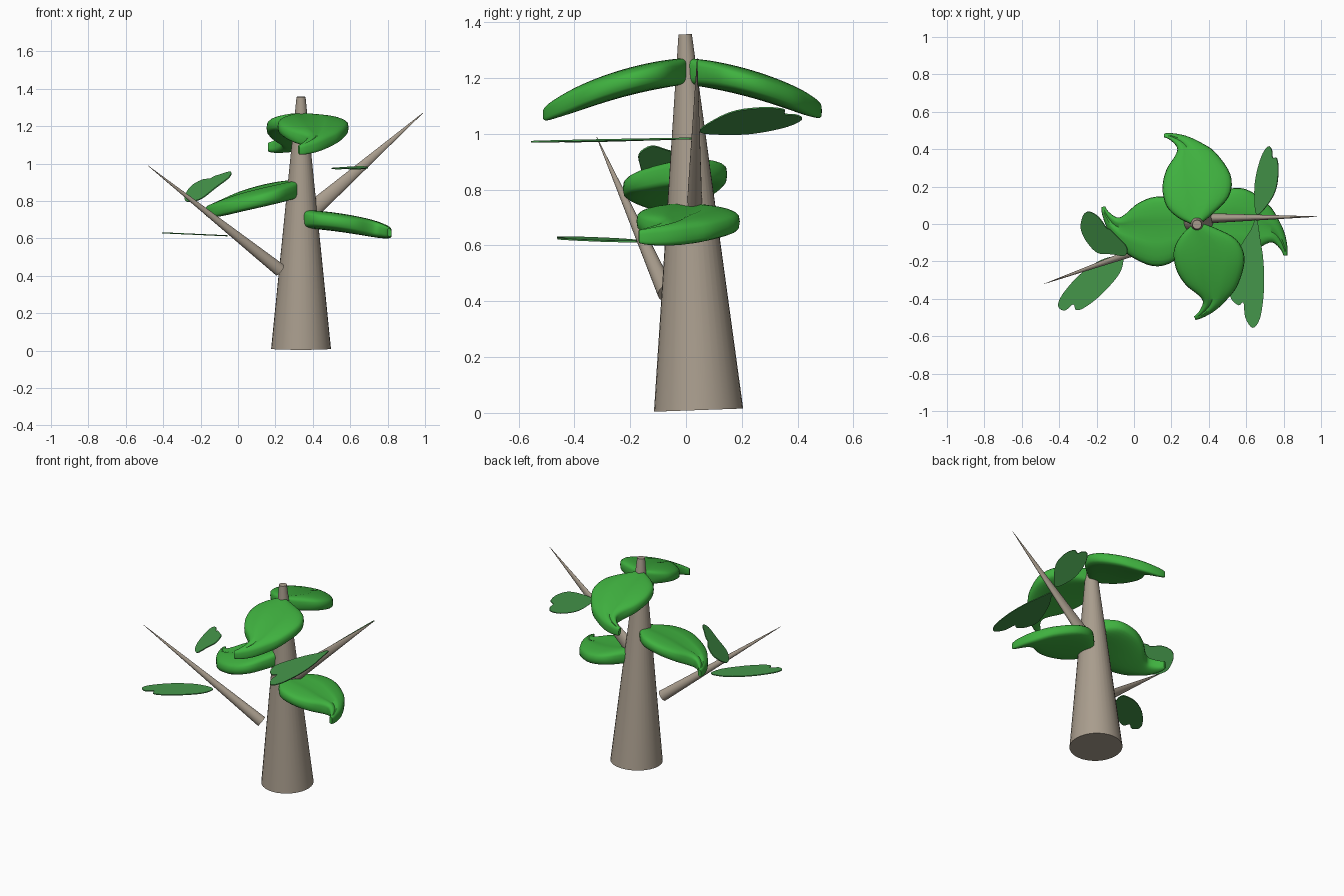
import bpy, bmesh, math
from mathutils import Vector, Matrix

if "Cube" in bpy.data.objects:
    bpy.data.objects.remove(bpy.data.objects["Cube"])


def material(name, rgb):
    m = bpy.data.materials.new(name)
    m.diffuse_color = (*rgb, 1)
    m.use_nodes = True
    m.node_tree.nodes["Principled BSDF"].inputs["Base Color"].default_value = m.diffuse_color
    return m


BARK = material("bark", (0.40, 0.34, 0.27))
LEAF = material("leaf_green", (0.05, 0.44, 0.05))
DARK = material("twig_leaf_green", (0.06, 0.31, 0.07))


def finish(bm, name, mat, angle=40):
    bmesh.ops.recalc_face_normals(bm, faces=bm.faces)
    me = bpy.data.meshes.new(name)
    bm.to_mesh(me)
    bm.free()
    me.materials.append(mat)
    ob = bpy.data.objects.new(name, me)
    bpy.context.collection.objects.link(ob)
    bpy.ops.object.select_all(action='DESELECT')
    ob.select_set(True)
    bpy.context.view_layer.objects.active = ob
    bpy.ops.object.shade_smooth_by_angle(angle=math.radians(angle))
    return ob


def limb(name, start, end, r0, r1, flat=1.0):
    """Tapered round limb; flat squeezes its horizontal width."""
    a, b = Vector(start), Vector(end)
    d = b - a
    mat = (Matrix.Translation((a + b) / 2) @ d.to_track_quat('Z', 'Y').to_matrix().to_4x4()
           @ Matrix.Diagonal((flat, 1, 1, 1)))
    bm = bmesh.new()
    bmesh.ops.create_cone(bm, cap_ends=True, segments=32, radius1=r0, radius2=r1,
                          depth=d.length, matrix=mat)
    finish(bm, name, BARK)


def spline(pts, per, closed=False):
    """Smooth curve through 2D points."""
    n = len(pts)
    p = [Vector(q) for q in pts]
    get = (lambda i: p[i % n]) if closed else (lambda i: p[max(0, min(n - 1, i))])
    out = []
    for i in range(n if closed else n - 1):
        a, b, c, d = (get(i + k) for k in (-1, 0, 1, 2))
        for s in range(per):
            t = s / per
            out.append(0.5 * (2 * b + (c - a) * t + (2 * a - 5 * b + 4 * c - d) * t * t
                              + (3 * b - a - 3 * c + d) * t ** 3))
    if not closed:
        out.append(p[-1].copy())
    return out


# Outline of the thick curled leaf: inner side and bulging outer side
INNER = [(0, .02), (.05, .09), (.12, .14), (.22, .145), (.31, .11),
         (.38, .05), (.42, .035), (.465, .065), (.485, .095)]
OUTER = [(0, -.03), (.04, -.10), (.12, -.20), (.23, -.225), (.36, -.165),
         (.43, -.09), (.475, -.02), (.5, .05), (.505, .09)]


def thick_leaf(name, base, heading, twist=0, side=1, drop=.1, bend=.4, roll=0):
    """Cushion-like leaf, heading in degrees; side mirrors the curl."""
    ins, outs = spline(INNER, 4), spline(OUTER, 4)
    bm = bmesh.new()
    rings, n = [], 28
    rot = Matrix.Rotation(math.radians(heading), 3, 'Z')
    tw = Matrix.Rotation(math.radians(twist), 2)
    for k, (a, b) in enumerate(zip(ins, outs)):
        t = k / (len(ins) - 1)
        half = .046 + .008 * math.sin(math.pi * t) - .024 * t * t
        ring = []
        for j in range(n):
            th = 2 * math.pi * j / n
            c, s = math.cos(th), math.sin(th)
            w = math.copysign(abs(c) ** .8, c)
            h = math.copysign(abs(s) ** .55, s) * half
            # groove along the midrib
            if s > 0:
                h -= .014 * math.exp(-(w / .16) ** 2) * math.sin(math.pi * t)
            q = tw @ ((a + b) / 2 + (b - a) / 2 * w)
            z = h - drop * q.x - bend * q.x ** 2 + roll * q.y
            ring.append(bm.verts.new(Vector(base) + rot @ Vector((q.x, q.y * side, z))))
        rings.append(ring)
    for r, s in zip(rings, rings[1:]):
        for j in range(n):
            bm.faces.new((r[j], r[(j + 1) % n], s[(j + 1) % n], s[j]))
    bm.faces.new(rings[0])
    bm.faces.new(rings[-1])
    finish(bm, name, LEAF, 50)


def flat_leaf(name, outline, origin, slope_x, slope_y):
    """Thin notched leaf lying in a sloped plane."""
    ox, oy, oz = origin
    bm = bmesh.new()
    vs = [bm.verts.new((p.x, p.y, oz + slope_x * (p.x - ox) + slope_y * (p.y - oy)))
          for p in spline(outline, 4, True)]
    face = bm.faces.new(vs)
    face.normal_update()
    off = face.normal * .006
    ext = bmesh.ops.extrude_face_region(bm, geom=[face], use_keep_orig=True)
    bmesh.ops.translate(bm, vec=off,
                        verts=[g for g in ext['geom'] if isinstance(g, bmesh.types.BMVert)])
    finish(bm, name, DARK, 30)


# Trunk and two tapering branches
limb("trunk", (.337, .045, .01), (.337, -.003, 1.357), .16, .024)
limb("left_branch", (.225, -.07, .43), (-.48, -.32, .988), .035, .001, .9)
limb("right_branch", (.36, .03, .72), (.99, .04, 1.272), .048, .001, .6)

# Four thick leaves around the trunk
thick_leaf("upper_back_leaf", (.33, .0, 1.225), 90, 9, 1)
thick_leaf("upper_front_leaf", (.33, .0, 1.225), -90, -10, -1)
thick_leaf("left_leaf", (.33, .0, .865), 180, 0, -1, .1, .32, .12)
thick_leaf("right_leaf", (.335, .0, .705), 0, 9, -1, .05, .22)

# Thin notched leaves on the branches
flat_leaf("right_twig_front_leaf",
          [(.655, .03), (.675, -.08), (.692, -.2), (.695, -.35), (.675, -.5), (.635, -.555),
           (.595, -.5), (.585, -.42), (.56, -.435), (.52, -.4), (.5, -.32), (.525, -.23),
           (.575, -.11), (.625, -.03)],
          (.655, .03, .987), .02, .02)
flat_leaf("right_twig_back_leaf",
          [(.655, .05), (.643, .15), (.65, .25), (.68, .36), (.715, .415), (.735, .395),
           (.74, .355), (.762, .35), (.77, .28), (.755, .18), (.71, .1)],
          (.655, .05, 1.01), .75, 0)
flat_leaf("left_twig_upper_leaf",
          [(-.285, 0), (-.27, .05), (-.24, .065), (-.19, .035), (-.15, -.02), (-.13, -.03),
           (-.09, -.07), (-.04, -.125), (-.05, -.17), (-.12, -.162), (-.195, -.155),
           (-.25, -.1), (-.28, -.045)],
          (-.285, -.04, .80), .82, .5)
flat_leaf("left_twig_lower_leaf",
          [(-.06, -.18), (-.07, -.25), (-.12, -.32), (-.2, -.4), (-.27, -.45), (-.31, -.46),
           (-.325, -.43), (-.37, -.463), (-.405, -.44), (-.385, -.38), (-.3, -.28),
           (-.2, -.205), (-.12, -.175)],
          (-.055, -.18, .617), -.045, 0)
